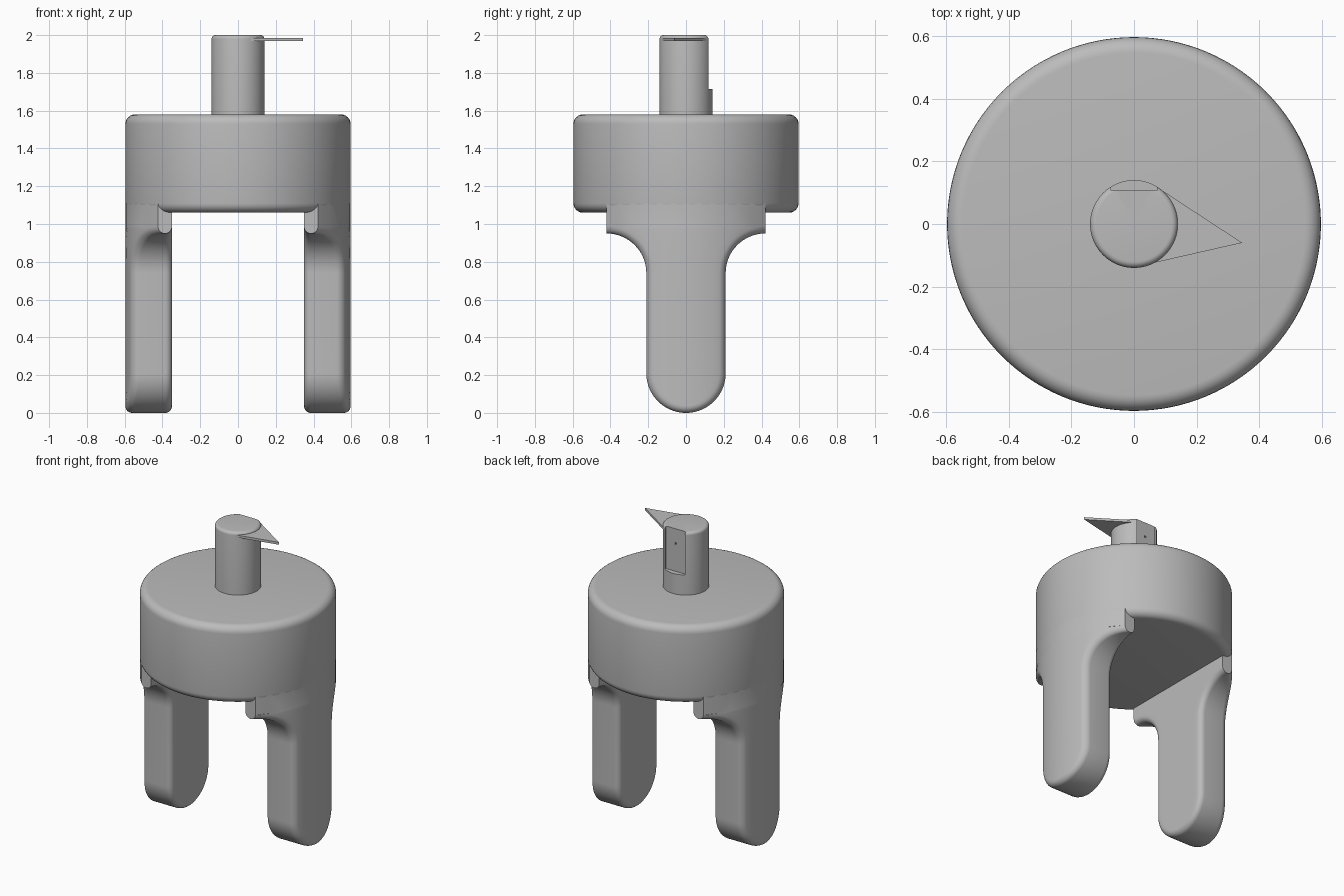
import bpy, bmesh
from math import sin, cos, pi, sqrt, radians

cube = bpy.data.objects.get("Cube")
if cube:
    bpy.data.objects.remove(cube)

R = 0.596       # housing radius
ROUND = 0.035   # leg edge rounding

grey = bpy.data.materials.new("plain grey")
grey.use_nodes = True
grey.diffuse_color = (0.5, 0.5, 0.5, 1)
grey.node_tree.nodes["Principled BSDF"].inputs["Base Color"].default_value = (0.5, 0.5, 0.5, 1)


def make(name, bm):
    bmesh.ops.remove_doubles(bm, verts=bm.verts, dist=1e-5)
    bmesh.ops.recalc_face_normals(bm, faces=bm.faces)
    mesh = bpy.data.meshes.new(name)
    bm.to_mesh(mesh)
    bm.free()
    mesh.materials.append(grey)
    obj = bpy.data.objects.new(name, mesh)
    bpy.context.collection.objects.link(obj)
    return obj


def activate(obj):
    bpy.ops.object.select_all(action="DESELECT")
    obj.select_set(True)
    bpy.context.view_layer.objects.active = obj


def smooth(obj):
    activate(obj)
    bpy.ops.object.shade_smooth_by_angle(angle=radians(32))


def cut(obj, cutter):
    cutter.hide_render = True
    mod = obj.modifiers.new("cut", "BOOLEAN")
    mod.operation, mod.solver, mod.object = "DIFFERENCE", "EXACT", cutter
    activate(obj)
    bpy.ops.object.modifier_apply(modifier=mod.name)
    bpy.data.objects.remove(cutter)


def turned(name, radius, z0, z1, round_low, round_high, steps=128):
    """Solid of revolution with rounded rims."""
    def rim(z, r, direction):
        arc = [(radius - r + r * sin(a), z - direction * r * (1 - cos(a)))
               for a in [k * pi / 12 for k in range(7)]]
        return arc if r else [(radius, z)]
    pts = [(0, z0)] + rim(z0, round_low, -1) + rim(z1, round_high, 1)[::-1] + [(0, z1)]
    bm = bmesh.new()
    verts = [bm.verts.new((r, 0, z)) for r, z in pts]
    edges = [bm.edges.new(p) for p in zip(verts, verts[1:])]
    bmesh.ops.spin(bm, geom=verts + edges, axis=(0, 0, 1), cent=(0, 0, 0),
                   angle=2 * pi, steps=steps, use_merge=False)
    return make(name, bm)


def box(name, low, high):
    bm = bmesh.new()
    bmesh.ops.create_cube(bm, size=1)
    for v in bm.verts:
        v.co = [(a + b) / 2 + c * (b - a) for a, b, c in zip(low, high, v.co)]
    return make(name, bm)


def rod_x(name, radius, z, x0, x1):
    rod = turned(name, radius, x0, x1, 0, 0, 48)
    for v in rod.data.vertices:
        v.co = (v.co.z, v.co.y, z + v.co.x)
    return rod


def leg_rows():
    """Half outline of a leg: y, z and outward normal, from the tip upwards."""
    w, flare = 0.21, 0.42
    rows = [(w * sin(a), w - w * cos(a), sin(a), -cos(a))
            for a in [k * pi / 40 for k in range(21)]]
    rows += [(flare - w * cos(a), 0.74 + w * sin(a), cos(a), -sin(a))
             for a in [k * pi / 32 for k in range(17)]]
    return rows + [(flare, 0.95 + ROUND, 0, 0), (flare, 1.112, 0, 0)]


def leg(name, side):
    bm = bmesh.new()
    rings = []
    for y, z, ny, nz in leg_rows():
        ring = []

        def add(inset, t, outer, drop):
            yy, zz = y - ny * inset, z - nz * inset
            x = sqrt(R * R - yy * yy) - drop if outer else 0.35 + drop
            ring.append(bm.verts.new((side * x, yy * t, zz)
                        if not outer else
                        (side * (sqrt(R * R - (yy * t) ** 2) - drop), yy * t, zz)))
        angles = [k * pi / 12 for k in range(1, 6)]
        for k in range(13):                      # inner face
            add(ROUND, k / 6 - 1, False, 0)
        for a in angles:                         # rounded edge, +y side
            add(ROUND * (1 - sin(a)), 1, False, ROUND * (1 - cos(a)))
        add(0, 1, False, ROUND)
        add(0, 1, True, ROUND)
        for a in angles[::-1]:
            add(ROUND * (1 - sin(a)), 1, True, ROUND * (1 - cos(a)))
        for k in range(13):                      # outer face follows the housing
            add(ROUND, 1 - k / 6, True, 0)
        for a in angles:                         # rounded edge, -y side
            add(ROUND * (1 - sin(a)), -1, True, ROUND * (1 - cos(a)))
        add(0, -1, True, ROUND)
        add(0, -1, False, ROUND)
        for a in angles[::-1]:
            add(ROUND * (1 - sin(a)), -1, False, ROUND * (1 - cos(a)))
        rings.append(ring)
    for low, high in zip(rings, rings[1:]):
        for i in range(len(low)):
            j = (i + 1) % len(low)
            bm.faces.new((low[i], low[j], high[j], high[i]))
    bm.faces.new(rings[-1])
    bmesh.ops.remove_doubles(bm, verts=bm.verts, dist=1e-5)
    bmesh.ops.dissolve_degenerate(bm, edges=bm.edges, dist=1e-5)
    obj = make(name, bm)
    cut(obj, rod_x("pin_hole_cutter", 0.088, 0.21, -1, 1))
    smooth(obj)


# Housing drum
smooth(turned("housing", R, 1.06, 1.58, 0.05, 0.05))

# Fork legs
leg("left_leg", 1)
leg("right_leg", -1)

# Shaft with a pocket on its back and a small dimple
shaft = turned("shaft", 0.14, 1.56, 2.0, 0, 0.02, 96)
cut(shaft, box("pocket_cutter", (-0.074, 0.107, 1.715), (0.074, 0.3, 2.1)))
cut(shaft, box("dimple_cutter", (-0.006, 0.09, 1.895), (0.006, 0.2, 1.907)))
smooth(shaft)

# Thin pointer plate beside the shaft top
bm = bmesh.new()
corners = [bm.verts.new((x, y, 1.968)) for x, y in ((0.09, 0.107), (0.345, -0.06), (0.05, -0.127))]
plate = bmesh.ops.extrude_face_region(bm, geom=[bm.faces.new(corners)])
bmesh.ops.translate(bm, vec=(0, 0, 0.016),
                    verts=[v for v in plate["geom"] if isinstance(v, bmesh.types.BMVert)])
make("pointer_plate", bm)
